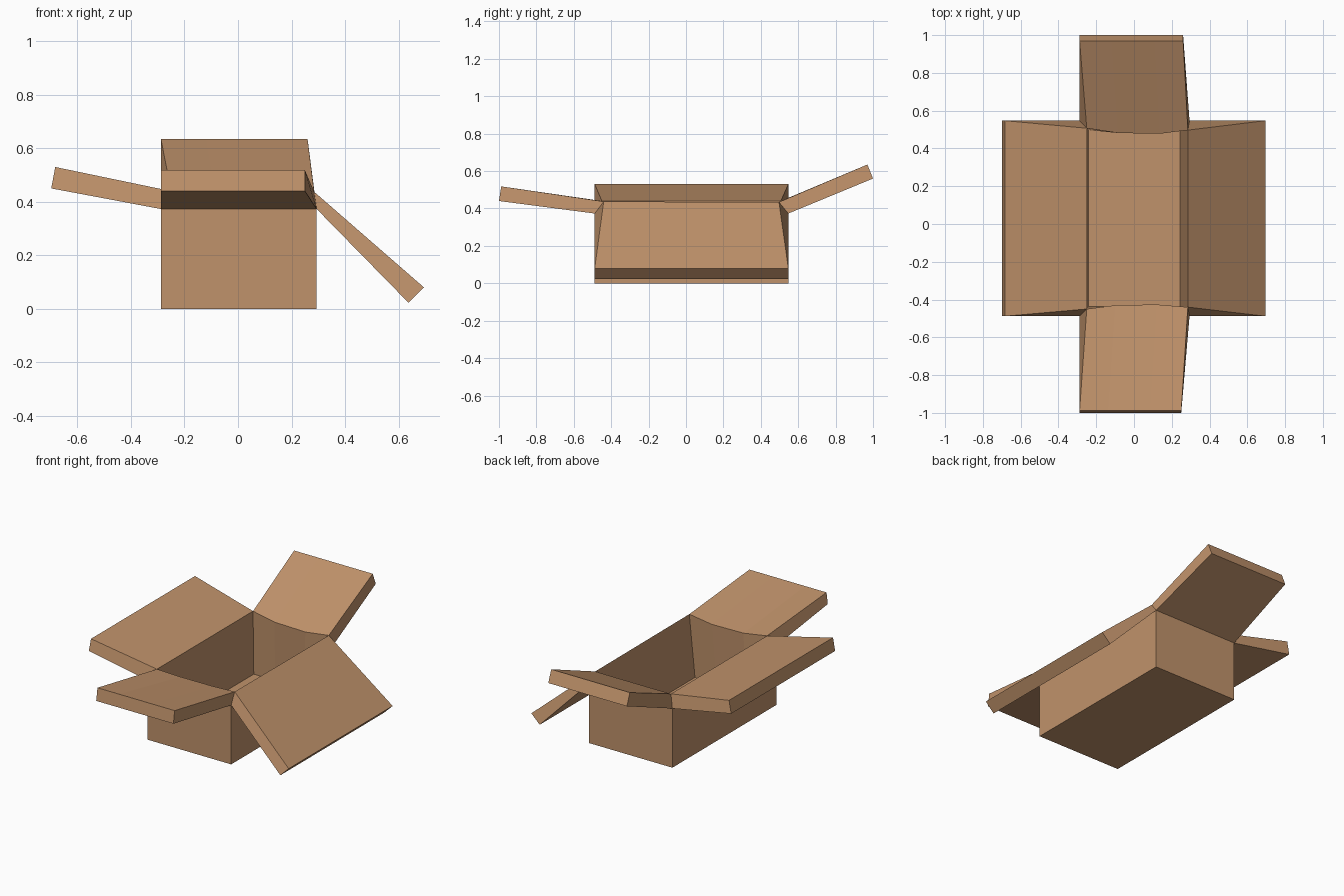
import bpy, bmesh
from mathutils import Vector as V

if "Cube" in bpy.data.objects:
    bpy.data.objects.remove(bpy.data.objects["Cube"])

cardboard = bpy.data.materials.new("cardboard")
cardboard.diffuse_color = (0.53, 0.29, 0.147, 1)
cardboard.use_nodes = True
cardboard.node_tree.nodes["Principled BSDF"].inputs["Base Color"].default_value = cardboard.diffuse_color

# Corner rings, counter-clockwise: front left, front right, back right, back left
X0, X1, Y0, Y1, H, T = -0.288, 0.294, -0.488, 0.547, 0.373, 0.05


def ring(x0, x1, y0, y1, z):
    return [V((x0, y0, z)), V((x1, y0, z)), V((x1, y1, z)), V((x0, y1, z))]


base = ring(X0, X1, Y0, Y1, 0)
hinge = ring(X0, X1, Y0, Y1, H)
floor = ring(X0 + T, X1 - T, Y0 + T, Y1 - T, T)
rim = [V((-0.25, -0.45, 0.44)), V((0.285, -0.44, 0.437)),
       V((0.285, 0.497, 0.434)), V((-0.25, 0.507, 0.44))]

# Each flap: start and end of its tip underside, tip thickness, sag of its inner fold
flaps = [
    (V((X0, -1.0, 0.44)), V((0.25, -1.0, 0.44)), V((0, 0.012, 0.078)), V((0, 0.017, -0.015))),
    (V((0.637, Y0, 0.023)), V((0.637, Y1, 0.023)), V((0.058, 0, 0.057)), None),
    (V((0.26, 1.0, 0.56)), V((X0, 1.0, 0.56)), V((0, -0.03, 0.075)), V((0, -0.022, -0.013))),
    (V((-0.698, Y1, 0.45)), V((-0.698, Y0, 0.45)), V((0.015, 0, 0.08)), None),
]

bm = bmesh.new()


def face(points):
    bm.faces.new([bm.verts.new(p) for p in points])


def split(a, b, sag):
    """Line a-b, cut in three with the middle pushed by sag."""
    if sag is None:
        return [a, b]
    return [a, a.lerp(b, 0.28) + sag, a.lerp(b, 0.69) + sag, b]


floor_loop = []
for i, (tip_a, tip_b, thick, sag) in enumerate(flaps):
    j = (i + 1) % 4
    straight = V() if sag else None
    fold = split(rim[i], rim[j], sag)
    bottom = split(floor[i], floor[j], straight)
    tip = split(tip_a + thick, tip_b + thick, straight)
    # outer wall, flap underside, flap tip and flap ends
    face([base[i], base[j], hinge[j], hinge[i]])
    face([hinge[i], hinge[j], tip_b, tip_a])
    face([tip_a, tip_b] + tip[::-1])
    face([hinge[i], tip_a, tip[0], rim[i]])
    face([hinge[j], rim[j], tip[-1], tip_b])
    # flap top and inner wall
    for k in range(len(fold) - 1):
        face([tip[k], tip[k + 1], fold[k + 1], fold[k]])
        face([fold[k], fold[k + 1], bottom[k + 1], bottom[k]])
    floor_loop += bottom[:-1]

# underside and inside floor
face(base[::-1])
face(floor_loop)

bmesh.ops.remove_doubles(bm, verts=bm.verts[:], dist=1e-4)
bmesh.ops.recalc_face_normals(bm, faces=bm.faces[:])
mesh = bpy.data.meshes.new("open_cardboard_box")
bm.to_mesh(mesh)
bm.free()
mesh.materials.append(cardboard)
box = bpy.data.objects.new("open_cardboard_box", mesh)
bpy.context.collection.objects.link(box)
